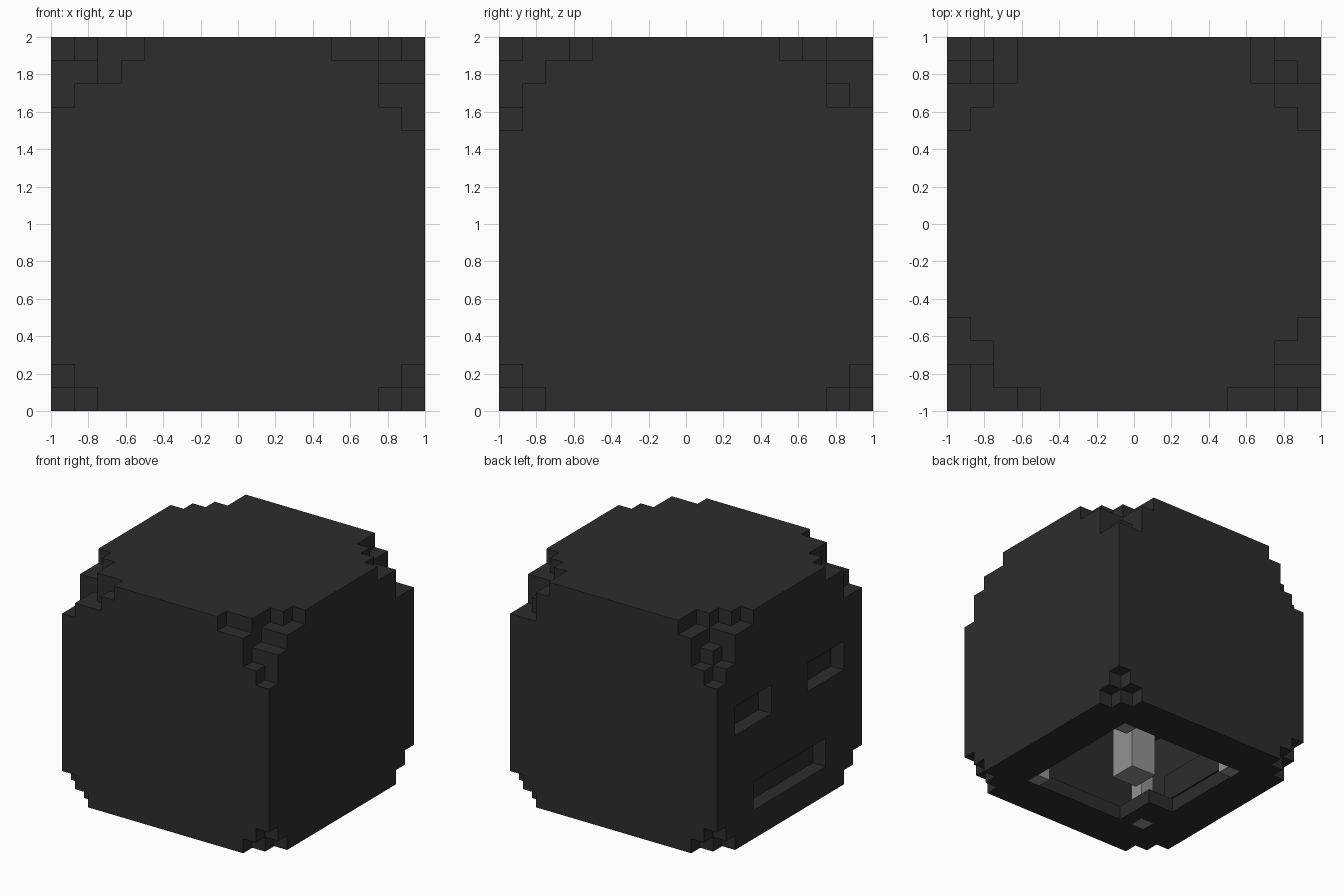
import bpy, bmesh
from mathutils import Vector

if "Cube" in bpy.data.objects:
    bpy.data.objects.remove(bpy.data.objects["Cube"])

N = 16            # blocks along each side
U = 2 / N         # size of one block
SIDES = [Vector(d) for d in ((1, 0, 0), (-1, 0, 0), (0, 1, 0),
                             (0, -1, 0), (0, 0, 1), (0, 0, -1))]


def material(name, value):
    m = bpy.data.materials.new(name)
    m.use_nodes = True
    colour = (value, value, value, 1)
    m.diffuse_color = colour
    bsdf = m.node_tree.nodes["Principled BSDF"]
    bsdf.inputs["Base Color"].default_value = colour
    bsdf.inputs["Roughness"].default_value = 0.9
    return m


def block(xs, ys, zs):
    return {(x, y, z) for x in xs for y in ys for z in zs}


def neighbours(cell):
    return [tuple(int(v) for v in Vector(cell) + d) for d in SIDES]


def build(name, cells, mat):
    """Skin a set of blocks with its exposed faces and merge the flat areas."""
    bm = bmesh.new()
    for cell in cells:
        centre = Vector(cell) + Vector((0.5, 0.5, 0.5))
        for d, other in zip(SIDES, neighbours(cell)):
            if other in cells:
                continue
            u = Vector((d.y, d.z, d.x))
            v = d.cross(u)
            corners = [centre + (d + u * s + v * t) / 2
                       for s, t in ((-1, -1), (1, -1), (1, 1), (-1, 1))]
            bm.faces.new([bm.verts.new((c - Vector((N / 2, N / 2, 0))) * U)
                          for c in corners])
    bmesh.ops.remove_doubles(bm, verts=bm.verts, dist=U / 100)
    bmesh.ops.dissolve_limit(bm, angle_limit=0.01, verts=bm.verts, edges=bm.edges)
    bmesh.ops.triangulate(bm, faces=[f for f in bm.faces if len(f.verts) > 4])
    mesh = bpy.data.meshes.new(name)
    bm.to_mesh(mesh)
    bm.free()
    mesh.materials.append(mat)
    obj = bpy.data.objects.new(name, mesh)
    bpy.context.collection.objects.link(obj)
    return obj


charcoal = material("charcoal", 0.026)
grey = material("light grey", 0.29)

# Solid cube with stepped corners: each row runs along x from the corner,
# rows follow y, and each digit is how many blocks are cut in z
top_corners = {
    (1, 0): ("4311", "22", "11", "1"),
    (0, 0): ("3221", "32", "11", "1"),
    (0, 1): ("431", "321", "11", "1"),
    (1, 1): ("331", "321", "11", "1"),
}
bottom_corner = ("21", "1")
solid = block(range(N), range(N), range(N))


def mirror(i, flip):
    return N - 1 - i if flip else i


def cut_corner(rows, fx, fy, fz):
    for j, row in enumerate(rows):
        for i, depth in enumerate(row):
            for k in range(int(depth)):
                solid.discard((mirror(i, fx), mirror(j, fy), mirror(k, fz)))


for (fx, fy), rows in top_corners.items():
    cut_corner(rows, fx, fy, 1)
    cut_corner(bottom_corner, fx, fy, 0)

# Face recesses, one block deep
for ys in (range(2, 6), range(10, 14)):
    solid -= block([0], ys, (8, 9))
solid -= block([0], range(4, 12), (2, 3))

# Hollow shell, one block thick behind every outer surface
shell = {c for c in solid if any(n not in solid for n in neighbours(c))}

# Opening in the base, with one corner partly filled
opening = block(range(3, 13), range(3, 13), [0])
shell -= opening - block((3, 4), (3, 4, 5), [0])

# Grey posts inside: one thick in the middle, four thin ones in the corners
inside = range(N - 1)
posts = {"centre_post": block((7, 8), (7, 8), inside)}
for fx, side in ((0, "right"), (1, "left")):
    for fy, end in ((0, "front"), (1, "back")):
        posts[f"{end}_{side}_post"] = block([mirror(3, fx)], [mirror(3, fy)], inside)

for name, cells in posts.items():
    shell -= cells
    build(name, cells, grey)
build("head_shell", shell, charcoal)
